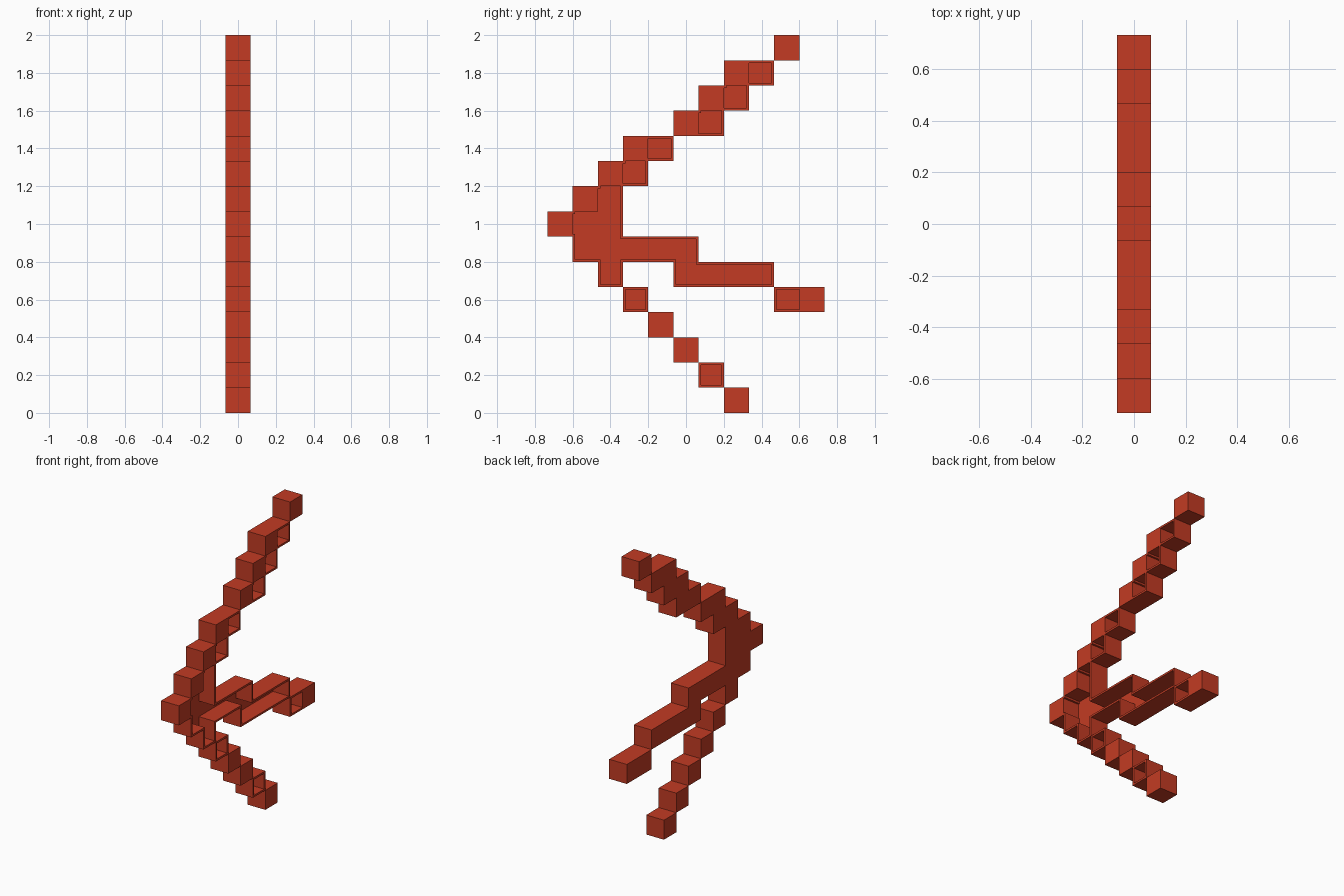
import bpy
import bmesh
from mathutils import Matrix, Vector

if "Cube" in bpy.data.objects:
    bpy.data.objects.remove(bpy.data.objects["Cube"], do_unlink=True)

# Side pattern, top row first: '#' solid block, 'o' channel open towards +x
PATTERN = [
    ".........#.",
    ".......#o..",
    "......#o...",
    ".....#o....",
    "...#o......",
    "..#o.......",
    ".#o........",
    "#oo........",
    ".ooooo.....",
    "..o..oooo..",
    "...o.....o#",
    "....#......",
    ".....#.....",
    "......o....",
    ".......#...",
]
ROWS, COLS = len(PATTERN), len(PATTERN[0])
S = 2.0 / ROWS          # block size
H = S / 2               # half width
T = S * 0.1             # wall thickness
CUTS = (0.0, T, S - T, S)

red = bpy.data.materials.new("brick_red")
red.use_nodes = True
COLOR = (0.546, 0.044, 0.017, 1.0)
red.diffuse_color = COLOR
red.node_tree.nodes["Principled BSDF"].inputs["Base Color"].default_value = COLOR


def cell(i, j):
    """Pattern character at column i, row j counted from the bottom."""
    if 0 <= i < COLS and 0 <= j < ROWS:
        return PATTERN[ROWS - 1 - j][i]
    return "."


def cells(kind):
    return [(i, j) for j in range(ROWS) for i in range(COLS) if cell(i, j) == kind]


def finish(bm, name):
    bmesh.ops.remove_doubles(bm, verts=bm.verts[:], dist=1e-5)
    mesh = bpy.data.meshes.new(name)
    bm.to_mesh(mesh)
    bm.free()
    mesh.materials.append(red)
    bpy.context.collection.objects.link(bpy.data.objects.new(name, mesh))


def quad(bm, points, normal):
    face = bm.faces.new([bm.verts.new(p) for p in points])
    face.normal_update()
    if face.normal.dot(Vector(normal)) < 0:
        face.normal_flip()


# Solid blocks
bm = bmesh.new()
for i, j in cells("#"):
    centre = (0, (i + 0.5 - COLS / 2) * S, (j + 0.5) * S)
    bmesh.ops.create_cube(bm, size=S, matrix=Matrix.Translation(centre))
finish(bm, "solid_blocks")


def top(a, b):
    """Height along x of fine square (a, b): wall, floor or nothing."""
    i, u = a // 3, a % 3 - 1
    j, v = b // 3, b % 3 - 1
    if cell(i, j) != "o":
        return -H
    wall = "." in (cell(i + u, j), cell(i, j + v), cell(i + u, j + v))
    return H if wall else T - H


def y_at(a):
    return (a // 3 - COLS / 2) * S + CUTS[a % 3]


def z_at(b):
    return (b // 3) * S + CUTS[b % 3]


# Open channels: a thin back plate with walls along the outer edges
bm = bmesh.new()
for i, j in cells("o"):
    for a in range(3 * i, 3 * i + 3):
        for b in range(3 * j, 3 * j + 3):
            x = top(a, b)
            y0, y1, z0, z1 = y_at(a), y_at(a + 1), z_at(b), z_at(b + 1)
            y1 = y0 + CUTS[a % 3 + 1] - CUTS[a % 3]
            z1 = z0 + CUTS[b % 3 + 1] - CUTS[b % 3]
            for px, n in ((x, 1), (-H, -1)):
                quad(bm, [(px, y0, z0), (px, y1, z0), (px, y1, z1), (px, y0, z1)], (n, 0, 0))
            for d, y in ((-1, y0), (1, y1)):
                low = top(a + d, b)
                if low < x:
                    quad(bm, [(low, y, z0), (x, y, z0), (x, y, z1), (low, y, z1)], (0, d, 0))
            for d, z in ((-1, z0), (1, z1)):
                low = top(a, b + d)
                if low < x:
                    quad(bm, [(low, y0, z), (x, y0, z), (x, y1, z), (low, y1, z)], (0, 0, d))
finish(bm, "open_channels")
